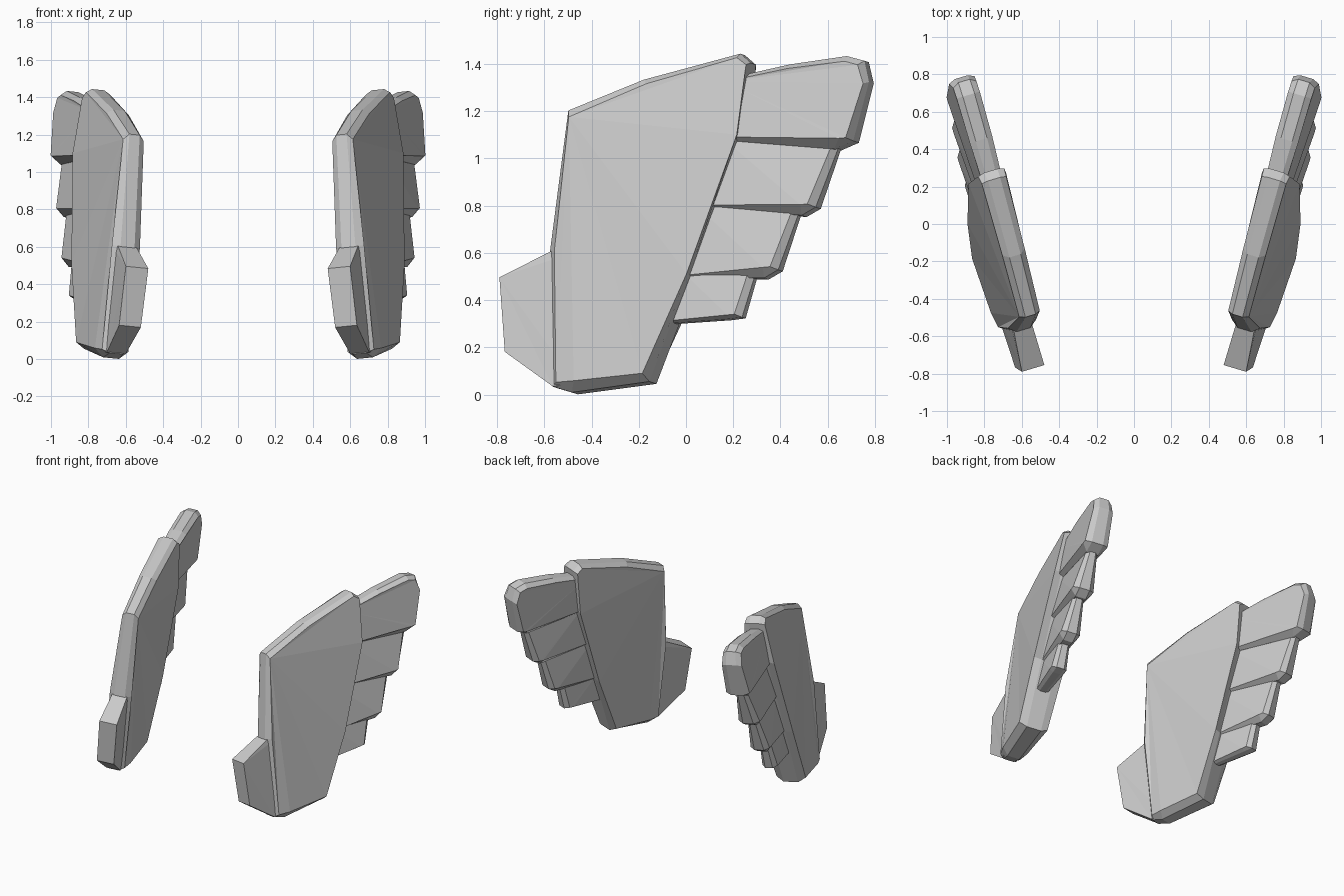
import bpy, bmesh
from mathutils import Vector


def place(y, z, d):
    # the wing plane is yawed outward and leans in; d is offset along its normal
    return Vector((0.82 + 0.3 * y - 0.1 * z + d, y - 0.3 * d, z + 0.1 * d))


def plate(name, pts, rim=0.5):
    # pts: outline y, z, face y, z, half thickness; rim = edge width ratio
    bm = bmesh.new()
    rings = [
        [bm.verts.new(place(fy, fz, d)) for y, z, fy, fz, d in pts],
        [bm.verts.new(place(y, z, d * rim)) for y, z, fy, fz, d in pts],
        [bm.verts.new(place(y, z, -d * rim)) for y, z, fy, fz, d in pts],
        [bm.verts.new(place(fy, fz, -d)) for y, z, fy, fz, d in pts],
    ]
    n = len(pts)
    for a, b in zip(rings, rings[1:]):
        for i in range(n):
            j = (i + 1) % n
            bm.faces.new((a[i], a[j], b[j], b[i]))
    for ring in (rings[0], rings[3]):
        for i in range(1, n - 1):
            bm.faces.new((ring[0], ring[i], ring[i + 1]))
    bmesh.ops.remove_doubles(bm, verts=bm.verts, dist=0.0005)
    bmesh.ops.recalc_face_normals(bm, faces=bm.faces)
    me = bpy.data.meshes.new(name)
    bm.to_mesh(me)
    bm.free()
    ob = bpy.data.objects.new(name, me)
    bpy.context.collection.objects.link(ob)
    ob.modifiers.new("mirror", "MIRROR")  # left and right wings
    return ob


# Main wing panel
plate("wing_panel", [
    (-0.49, 1.20, -0.48, 1.17, 0.055),
    (-0.17, 1.33, -0.15, 1.31, 0.06),
    (0.24, 1.44, 0.235, 1.42, 0.065),
    (0.285, 1.40, 0.275, 1.39, 0.07),
    (0.235, 1.10, 0.245, 1.09, 0.10),
    (0.03, 0.50, 0.035, 0.50, 0.11),
    (-0.14, 0.05, -0.155, 0.08, 0.10),
    (-0.47, 0.005, -0.45, 0.05, 0.085),
    (-0.555, 0.03, -0.53, 0.045, 0.07),
    (-0.565, 0.60, -0.535, 0.60, 0.075),
])

# Flat fin at the front edge
fin = [(-0.772, 0.49, 0.06), (-0.56, 0.60, 0.05), (-0.45, 0.60, 0.05),
       (-0.45, 0.04, 0.05), (-0.55, 0.03, 0.05), (-0.75, 0.175, 0.058)]
plate("front_fin", [(y, z, y, z, d) for y, z, d in fin], rim=1.0)

# Top feather with a rounded tip
plate("feather_1", [
    (0.18, 1.335, 0.18, 1.32, 0.05),
    (0.45, 1.395, 0.45, 1.375, 0.06),
    (0.69, 1.43, 0.69, 1.405, 0.062),
    (0.765, 1.41, 0.745, 1.39, 0.062),
    (0.785, 1.32, 0.77, 1.31, 0.068),
    (0.72, 1.07, 0.70, 1.08, 0.08),
    (0.64, 1.035, 0.67, 1.077, 0.08),
    (0.15, 1.075, 0.15, 1.085, 0.06),
])

# Lower feathers: top tip y/z, bottom tip y/z, root y/z, thickness
rows = [
    (0.665, 1.08, 0.56, 0.79, 0.10, 0.79, 0.072),
    (0.495, 0.80, 0.40, 0.525, -0.02, 0.49, 0.065),
    (0.315, 0.56, 0.245, 0.325, -0.12, 0.295, 0.052),
]
for k, (ty, tz, by, bz, ry, rz, d) in enumerate(rows):
    under = 0.035 if k < 2 else 0.008
    plate(f"feather_{k + 2}", [
        (ry + 0.08, tz, ry + 0.08, tz - 0.01, 0.03),
        (ty, tz, ty - 0.03, tz - 0.01, 0.035),
        (by, bz, by - 0.025, bz + 0.01, d),
        (by - 0.06, bz - under, by - 0.055, bz + 0.007, d),
        (ry, rz, ry, rz + 0.008, d * 0.7),
    ])
